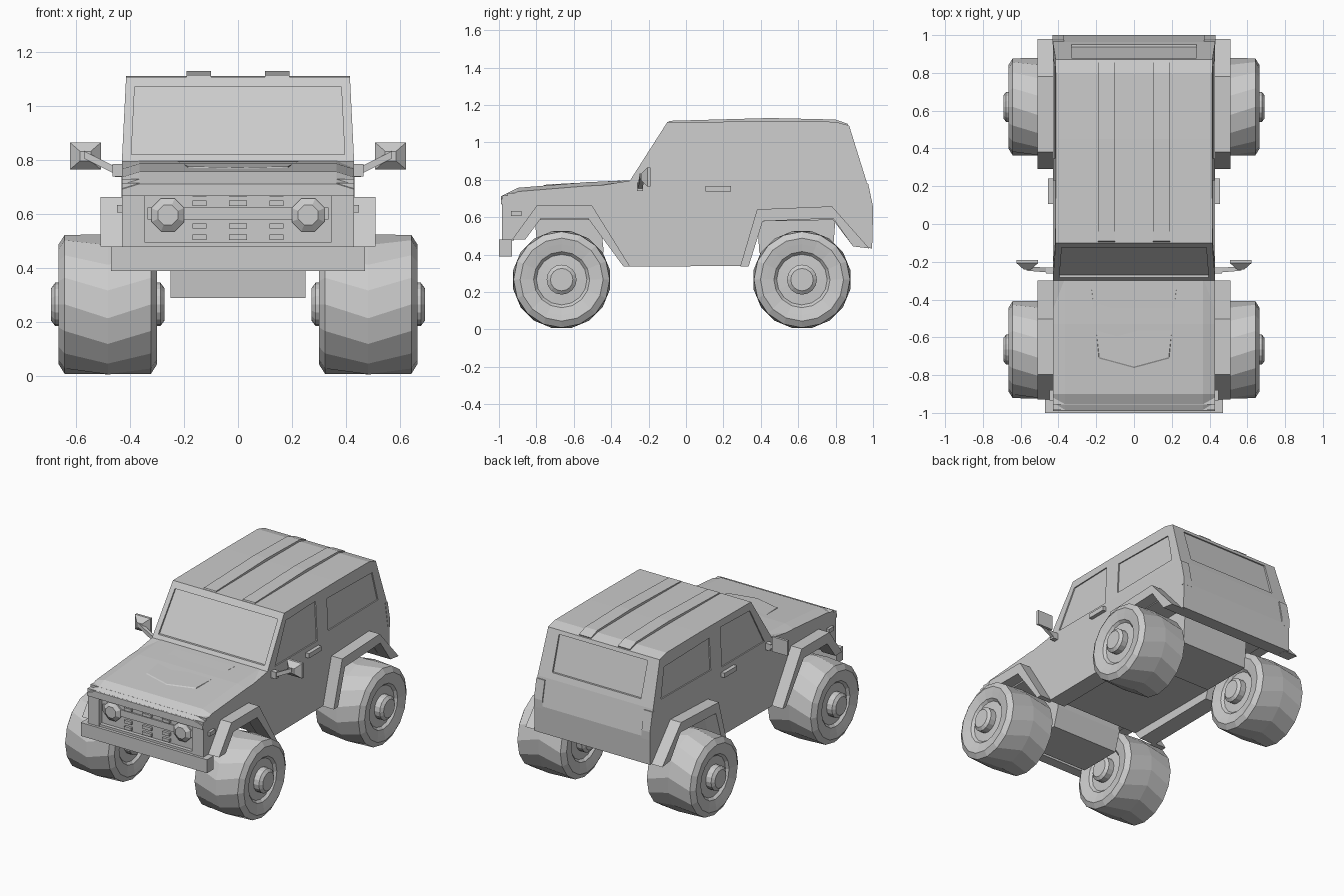
import bpy, bmesh, math
from mathutils import Vector

if "Cube" in bpy.data.objects:
    bpy.data.objects.remove(bpy.data.objects["Cube"])


def finish(name, bm):
    bmesh.ops.recalc_face_normals(bm, faces=bm.faces)
    me = bpy.data.meshes.new(name)
    bm.to_mesh(me)
    bm.free()
    ob = bpy.data.objects.new(name, me)
    bpy.context.collection.objects.link(ob)
    return ob


def prism(name, pts, lo, hi):
    """Side profile (y, z) spanned across x; lo / hi are numbers or functions of z."""
    f = lambda v, z: v(z) if callable(v) else v
    bm = bmesh.new()
    a = [bm.verts.new((f(lo, z), y, z)) for y, z in pts]
    b = [bm.verts.new((f(hi, z), y, z)) for y, z in pts]
    bm.faces.new(a)
    bm.faces.new(b[::-1])
    for i in range(len(pts)):
        j = (i + 1) % len(pts)
        bm.faces.new((a[i], b[i], b[j], a[j]))
    return finish(name, bm)


def box(name, x, y, z):
    return prism(name, [(y[0], z[0]), (y[1], z[0]), (y[1], z[1]), (y[0], z[1])], *x)


def loft(name, sections):
    """Closed skin through equally long vertex rings, capped at both ends."""
    bm = bmesh.new()
    loops = [[bm.verts.new(p) for p in sec] for sec in sections]
    n = len(loops[0])
    for a, b in zip(loops, loops[1:]):
        for i in range(n):
            j = (i + 1) % n
            bm.faces.new((a[i], a[j], b[j], b[i]))
    bm.faces.new(loops[0])
    bm.faces.new(loops[-1])
    return finish(name, bm)


def lathe(name, rings, n, center, axis):
    """Rings of (offset, radius, phase) around the x or y axis."""
    secs = []
    for o, r, ph in rings:
        sec = []
        for i in range(n):
            t = 2 * math.pi * (i + ph) / n
            u, v = r * math.cos(t), r * math.sin(t)
            sec.append(Vector((o, u, v) if axis == 'x' else (u, o, v)) + Vector(center))
        secs.append(sec)
    return loft(name, secs)


def cut(target, cutter):
    cutter.hide_render = True
    cutter.display_type = 'WIRE'
    m = target.modifiers.new(cutter.name, 'BOOLEAN')
    m.operation = 'DIFFERENCE'
    m.solver = 'EXACT'
    m.object = cutter


# Lower body with wheel arches and a raised floor between the sills
body = prism("lower_body", [
    (-0.955, 0.73), (-0.90, 0.727), (-0.55, 0.755), (-0.30, 0.795), (0.964, 0.795),
    (1.0, 0.615), (0.995, 0.433), (0.893, 0.444), (0.786, 0.585), (0.41, 0.578),
    (0.33, 0.34), (-0.31, 0.335), (-0.51, 0.585), (-0.80, 0.585), (-0.88, 0.48),
    (-0.955, 0.48)], -0.43, 0.43)
cut(body, box("floor_cutter", (-0.31, 0.31), (-0.5, 0.5), (0.2, 0.395)))

# Cabin, slightly tapered, with recessed windows
wall = lambda z: 0.43 - 0.05 * (z - 0.795)
cabin = prism("cabin", [
    (-0.30, 0.795), (-0.10, 1.108), (0.45, 1.112), (0.80, 1.11), (0.872, 1.09), (0.964, 0.795)],
    lambda z: -wall(z), wall)
door_win = [(-0.22, 0.80), (0.23, 0.80), (0.23, 1.064), (-0.085, 1.055)]
rear_win = [(0.348, 1.037), (0.83, 1.027), (0.877, 0.829), (0.348, 0.823)]
for s, side in ((1, "right"), (-1, "left")):
    for nm, pts in (("door", door_win), ("rear_side", rear_win)):
        cut(cabin, prism(f"{side}_{nm}_window_cutter", pts,
                         lambda z: s * (wall(z) - 0.008), lambda z: s * (wall(z) + 0.05)))
shield = lambda z: 0.395 - 0.05 * (z - 0.82)
cut(cabin, prism("windshield_cutter", [
    (-0.269, 0.82), (-0.113, 1.07), (-0.2, 1.07), (-0.4, 0.82)],
    lambda z: -shield(z), shield))
cut(cabin, prism("back_window_cutter", [
    (0.87, 1.065), (0.938, 0.835), (1.05, 0.835), (1.0, 1.065)], -0.33, 0.33))

# Roof ribs
for s in (1, -1):
    prism("roof_rib", [(-0.10, 1.10), (-0.09, 1.115), (0.45, 1.13), (0.80, 1.122),
                       (0.868, 1.098), (0.86, 1.08)], s * 0.10, s * 0.19)

# Hood with chamfered sides, built from cross-sections along y
loft("hood", [[(x, y, z + d) for x, d in ((-0.43, -0.045), (-0.43, -0.02), (-0.365, 0),
                                          (0.365, 0), (0.43, -0.02), (0.43, -0.045))]
              for y, z in ((-0.99, 0.712), (-0.90, 0.757), (-0.53, 0.787), (-0.29, 0.797))])

# Raised hood panel with pointed front, flush at the back
hood_z = lambda y: 0.787 + (y + 0.53) * (0.042 if y > -0.53 else 0.081)
outline = [(0.23, -0.35), (0.19, -0.73), (0, -0.78), (-0.19, -0.73), (-0.23, -0.35)]
loft("hood_bulge", [
    [(x, y, hood_z(y) - 0.01) for x, y in outline],
    [(x * 0.97, y + 0.025 * (y < -0.5), hood_z(y) + (0.006 if y < -0.5 else 0.001))
     for x, y in outline]])

# Grille surround, bar and slots
box("grille_top", (-0.43, 0.43), (-0.985, -0.92), (0.69, 0.715))
box("grille_bottom", (-0.43, 0.43), (-0.98, -0.92), (0.475, 0.495))
box("grille_bar", (-0.335, 0.335), (-0.965, -0.94), (0.58, 0.625))
for x in (-0.142, 0, 0.142):
    w = 0.033 if x == 0 else 0.026
    for z in (0.675, 0.641, 0.556, 0.515):
        box("grille_slot", (x - w, x + w), (-0.972, -0.94), (z - 0.01, z + 0.01))

# Front bumper and underbody
box("front_bumper", (-0.47, 0.47), (-1.0, -0.93), (0.39, 0.48))
prism("front_axle_housing", [(-0.81, 0.6), (-0.78, 0.29), (-0.48, 0.29), (-0.44, 0.42),
                             (-0.46, 0.6)], -0.25, 0.25)
prism("rear_axle_housing", [(0.385, 0.6), (0.39, 0.42), (0.42, 0.34), (0.78, 0.34),
                            (0.80, 0.6)], -0.25, 0.25)

front_flare = [(-0.93, 0.48), (-0.797, 0.663), (-0.503, 0.663), (-0.30, 0.337),
               (-0.335, 0.337), (-0.524, 0.594), (-0.775, 0.594), (-0.86, 0.48)]
rear_flare = [(0.29, 0.337), (0.38, 0.642), (0.78, 0.658), (0.98, 0.433),
              (0.893, 0.444), (0.786, 0.594), (0.41, 0.578), (0.335, 0.337)]
# Wheel half-section: hub cap, face, rim, sidewall, tread
half = [(0.21, 0.06), (0.195, 0.08), (0.155, 0.08), (0.152, 0.135), (0.168, 0.15),
        (0.176, 0.19), (0.182, 0.222), (0.16, 0.257)]
rings = [(-o, r, 0) for o, r in half] + [(0, 0.264, 0.5)] + [(o, r, 0) for o, r in half[::-1]]

for s, side in ((1, "right"), (-1, "left")):
    box(f"{side}_grille_post", (s * 0.345, s * 0.43), (-0.983, -0.92), (0.48, 0.70))
    lathe(f"{side}_headlight", [(0.04, 0.066, 0.5), (0.0, 0.066, 0.5), (-0.018, 0.04, 0.5)],
          8, (s * 0.26, -0.965, 0.597), 'y')
    prism(f"{side}_front_flare", front_flare, s * 0.41, s * 0.51)
    prism(f"{side}_rear_flare", rear_flare, s * 0.41, s * 0.51)
    box(f"{side}_door_handle", (s * 0.42, s * 0.455), (0.105, 0.24), (0.737, 0.768))
    box(f"{side}_side_marker", (s * 0.42, s * 0.448), (-0.935, -0.88), (0.607, 0.634))
    prism(f"{side}_tail_light", [(0.95, 0.78), (0.974, 0.78), (1.0, 0.655), (1.0, 0.60),
                                 (0.98, 0.60)], s * 0.37, s * 0.432)
    for y, end in ((-0.665, "front"), (0.62, "rear")):
        lathe(f"{side}_{end}_wheel", rings, 16, (s * 0.482, y, 0.266), 'x')

    # Mirror: base, slanted arm, pyramid-backed head
    box(f"{side}_mirror_base", (s * 0.42, s * 0.465), (-0.262, -0.23), (0.74, 0.785))
    loft(f"{side}_mirror_arm", [
        [(x, y + a, z + b) for a, b in ((-.012, -.014), (.012, -.014), (.012, .014), (-.012, .014))]
        for x, y, z in ((s * 0.45, -0.245, 0.76), (s * 0.57, -0.235, 0.82))])
    loft(f"{side}_mirror_shell", [
        [(s * 0.565 + a * k, y, 0.815 + b * k) for a, b in
         ((-.057, -.05), (.057, -.05), (.057, .05), (-.057, .05))]
        for y, k in ((-0.24, 0.35), (-0.207, 1), (-0.19, 1))])
